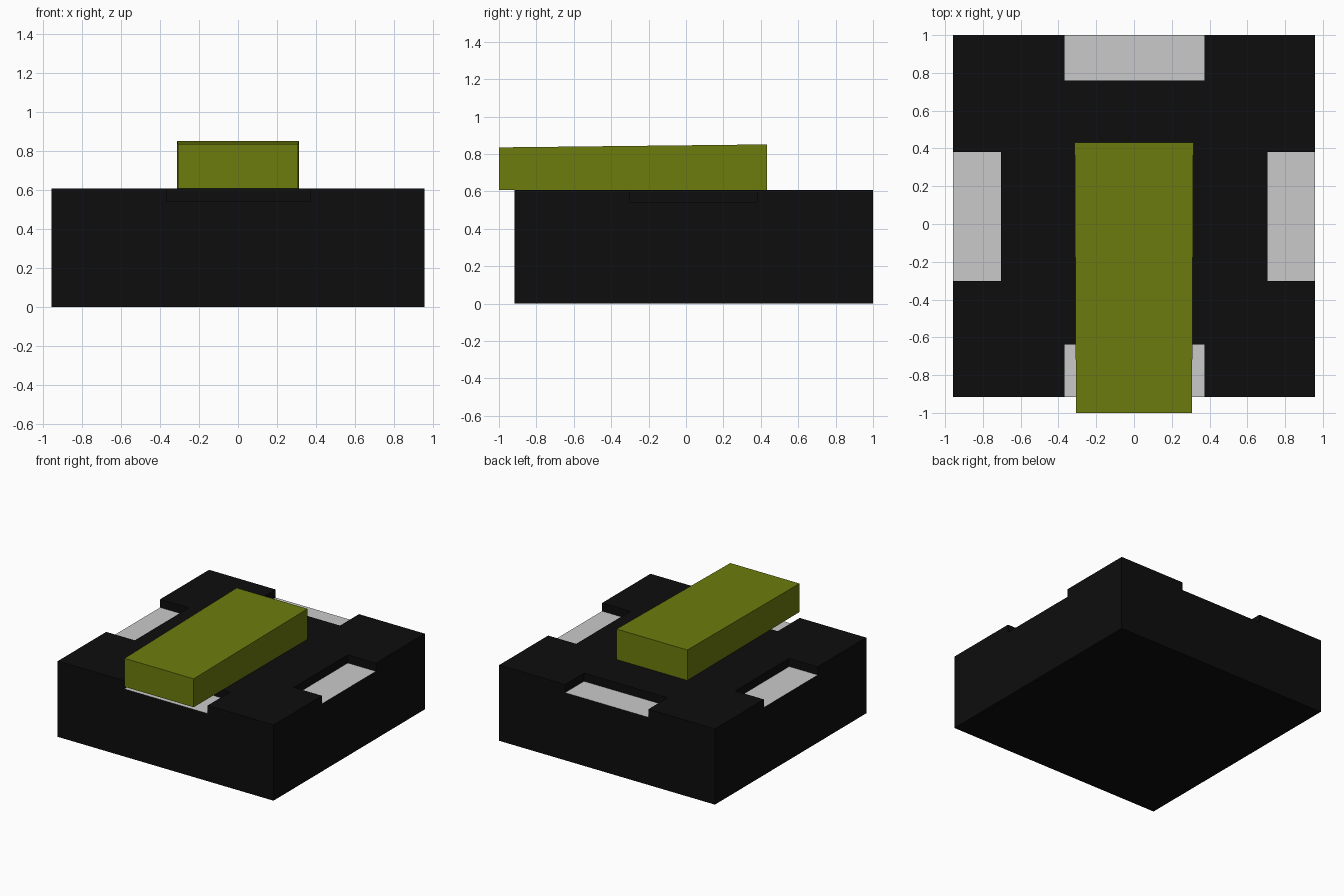
import bpy, bmesh

if "Cube" in bpy.data.objects:
    bpy.data.objects.remove(bpy.data.objects["Cube"])

def material(name, rgb):
    m = bpy.data.materials.new(name)
    m.diffuse_color = (*rgb, 1)
    m.use_nodes = True
    m.node_tree.nodes["Principled BSDF"].inputs["Base Color"].default_value = m.diffuse_color
    return m

black = material("matte black", (0.004, 0.004, 0.004))
grey = material("light grey", (0.59, 0.59, 0.59))
olive = material("olive green", (0.15, 0.2, 0.004))

def box(name, lo, hi, mats):
    bm = bmesh.new()
    bmesh.ops.create_cube(bm, size=1)
    for v in bm.verts:
        v.co = [lo[i] if v.co[i] < 0 else hi[i] for i in range(3)]
    me = bpy.data.meshes.new(name)
    bm.to_mesh(me)
    bm.free()
    for m in mats:
        me.materials.append(m)
    ob = bpy.data.objects.new(name, me)
    bpy.context.collection.objects.link(ob)
    return ob

X, Y0, Y1, TOP, FLOOR = 0.957, -0.917, 1.0, 0.607, 0.542

# Tray body
tray = box("tray", (-X, Y0, 0), (X, Y1, TOP), [black, grey])

# Four rest notches cut through the rim
notches = [
    ((-0.367, 0.76), (0.373, 1.1)),
    ((-0.367, -1.1), (0.373, -0.638)),
    ((-1.1, -0.303), (-0.703, 0.38)),
    ((0.708, -0.303), (1.1, 0.38)),
]
for a, b in notches:
    cutter = box("notch_cutter", (*a, FLOOR), (*b, 0.8), [black])
    cutter.hide_render = True
    mod = tray.modifiers.new("notch", 'BOOLEAN')
    mod.operation = 'DIFFERENCE'
    mod.solver = 'EXACT'
    mod.object = cutter
    bpy.context.view_layer.objects.active = tray
    bpy.ops.object.modifier_apply(modifier=mod.name)
    bpy.data.objects.remove(cutter)

# Notch floors are grey, everything else black
for p in tray.data.polygons:
    p.material_index = int(p.normal.z > 0.9 and 0.4 < p.center.z < TOP - 0.02)

# Bar resting on top, slightly wider and taller towards the back
bar = box("resting_bar", (-0.307, -1.0, TOP), (0.307, 0.432, 0.835), [olive])
for v in bar.data.vertices:
    if v.co.y > 0:
        v.co.x *= 0.314 / 0.307
        if v.co.z > 0.7:
            v.co.z = 0.851
